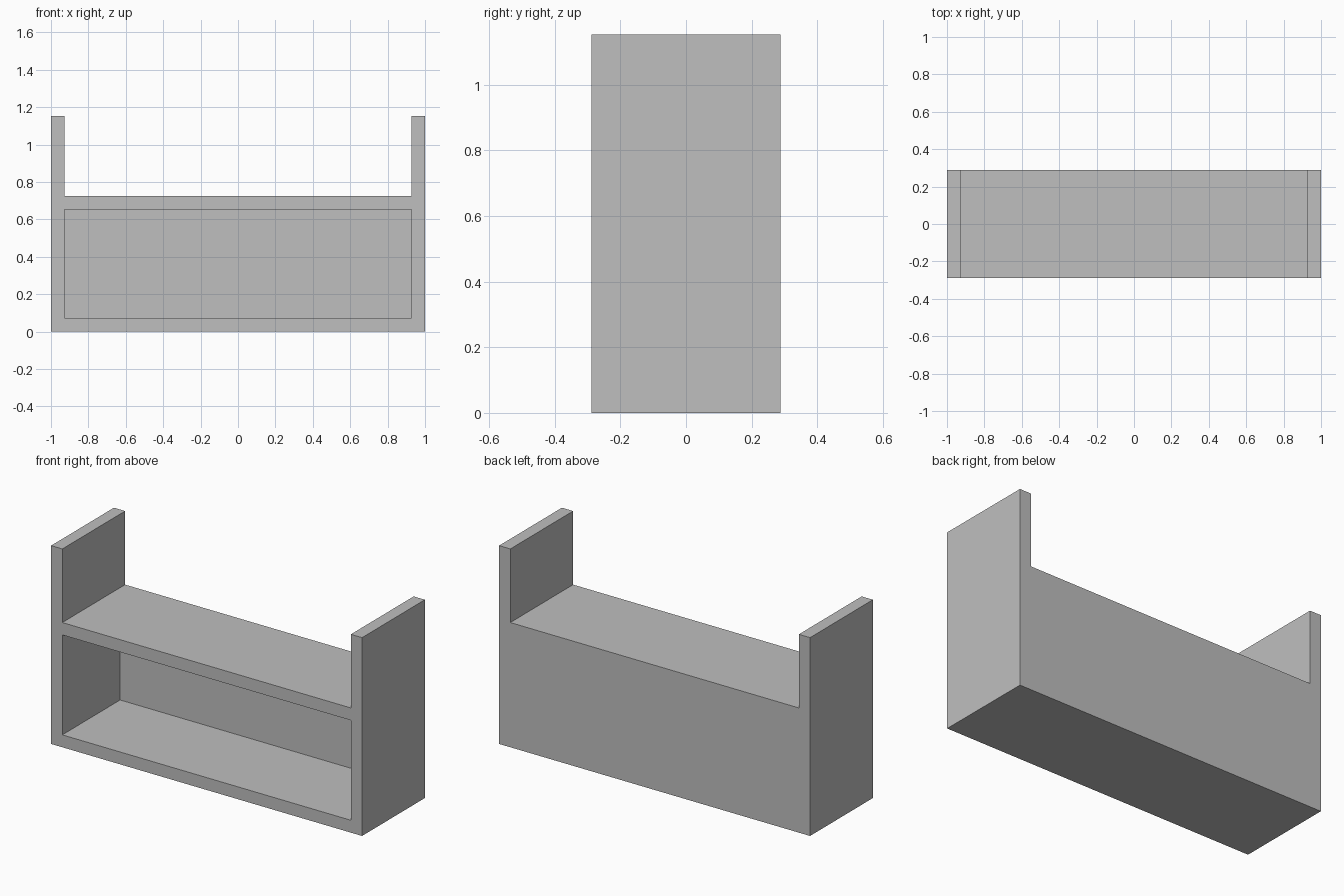
import bpy
import bmesh

cube = bpy.data.objects.get("Cube")
if cube:
    bpy.data.objects.remove(cube, do_unlink=True)

WIDTH, DEPTH, HEIGHT = 2.0, 0.577, 1.153
BOARD, BACK, SHELF_TOP = 0.072, 0.046, 0.725

grey = bpy.data.materials.new("plain grey")
grey.use_nodes = True
grey.diffuse_color = (0.52, 0.52, 0.52, 1)
grey.node_tree.nodes["Principled BSDF"].inputs["Base Color"].default_value = grey.diffuse_color


def extrude_profile(name, points, y0, y1):
    """Extrude an x-z outline from y0 to y1."""
    bm = bmesh.new()
    face = bm.faces.new([bm.verts.new((x, y0, z)) for x, z in points])
    side = bmesh.ops.extrude_face_region(bm, geom=[face])["geom"]
    verts = [v for v in side if isinstance(v, bmesh.types.BMVert)]
    bmesh.ops.translate(bm, verts=verts, vec=(0, y1 - y0, 0))
    bmesh.ops.recalc_face_normals(bm, faces=bm.faces)
    mesh = bpy.data.meshes.new(name)
    bm.to_mesh(mesh)
    bm.free()
    mesh.materials.append(grey)
    obj = bpy.data.objects.new(name, mesh)
    bpy.context.collection.objects.link(obj)
    return obj


# Bench body: a U-shaped outline with raised side boards
outer, inner = WIDTH / 2, WIDTH / 2 - BOARD
half = [(inner, SHELF_TOP), (inner, HEIGHT), (outer, HEIGHT), (outer, 0)]
outline = half + [(-x, z) for x, z in reversed(half)]
bench = extrude_profile("bench_body", outline, -DEPTH / 2, DEPTH / 2)

# Storage compartment, open at the front and closed by the back panel
low, high = BOARD, SHELF_TOP - BOARD
opening = [(-inner, low), (inner, low), (inner, high), (-inner, high)]
cutter = extrude_profile("compartment_cutter", opening, -DEPTH, DEPTH / 2 - BACK)
cutter.hide_render = True

cut = bench.modifiers.new("compartment", 'BOOLEAN')
cut.operation = 'DIFFERENCE'
cut.solver = 'EXACT'
cut.object = cutter
bpy.context.view_layer.objects.active = bench
bench.select_set(True)
bpy.ops.object.modifier_apply(modifier=cut.name)
bpy.data.objects.remove(cutter, do_unlink=True)
